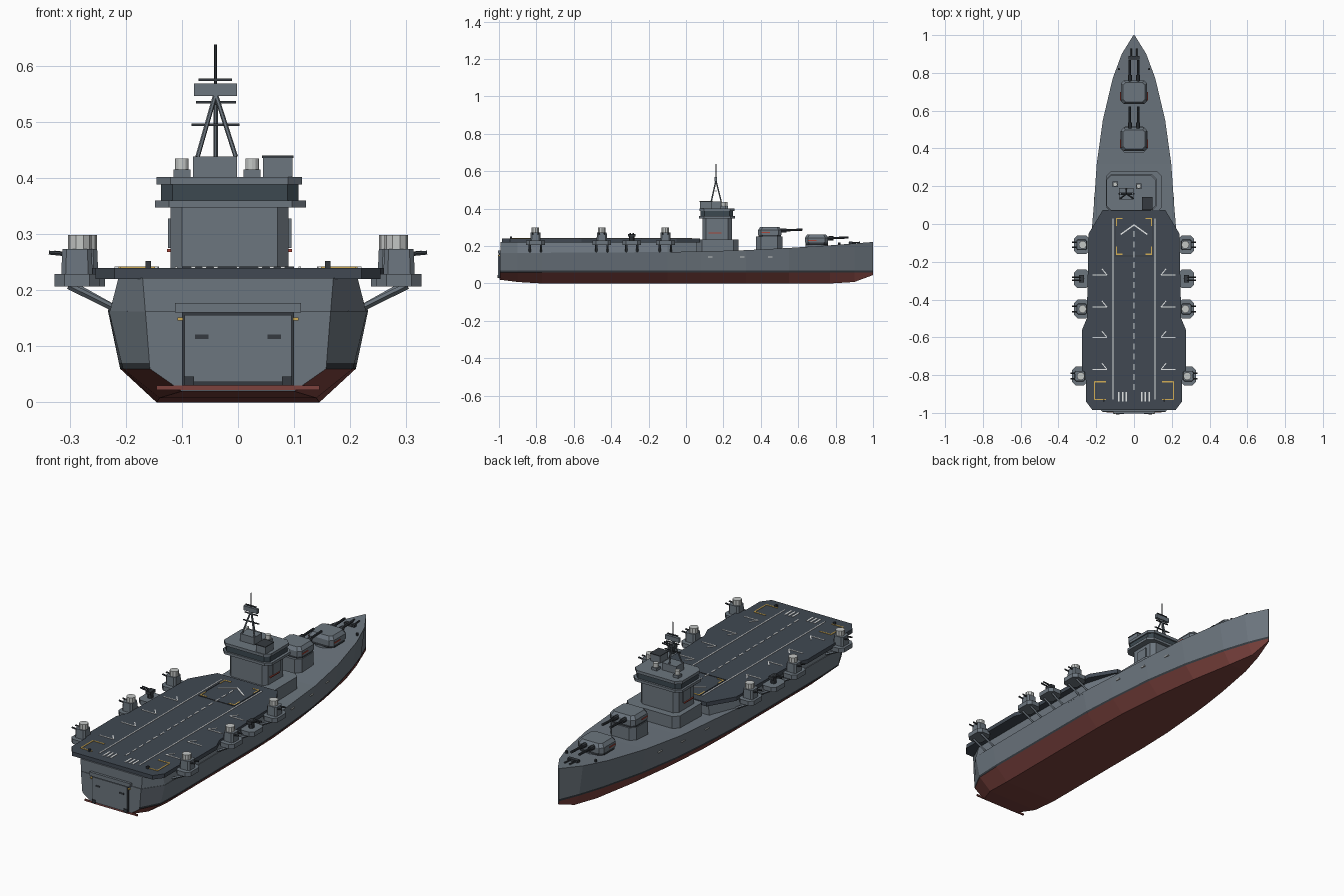
import bpy, bmesh, math
from mathutils import Vector

cube = bpy.data.objects.get("Cube")
if cube:
    bpy.data.objects.remove(cube, do_unlink=True)


def material(name, r, g, b):
    m = bpy.data.materials.new(name)
    m.use_nodes = True
    m.diffuse_color = (r, g, b, 1)
    bsdf = next(n for n in m.node_tree.nodes if n.type == 'BSDF_PRINCIPLED')
    bsdf.inputs["Base Color"].default_value = (r, g, b, 1)
    return m


GREY = material("hull_grey", .15, .18, .21)
DECK = material("flight_deck_slate", .052, .066, .085)
RED = material("underwater_red", .2, .055, .048)
DARK = material("gunmetal", .035, .042, .05)
GLASS = material("bridge_glass", .045, .065, .08)
PALE = material("pale_grey", .55, .57, .56)
WHITE = material("marking_white", .8, .82, .82)
YELLOW = material("marking_yellow", .65, .42, .09)
SIGNAL = material("signal_red", .4, .06, .04)


def finish(name, bm, *mats):
    bmesh.ops.recalc_face_normals(bm, faces=bm.faces)
    me = bpy.data.meshes.new(name)
    bm.to_mesh(me)
    bm.free()
    for m in mats:
        me.materials.append(m)
    ob = bpy.data.objects.new(name, me)
    bpy.context.collection.objects.link(ob)
    return ob


def loft(name, rings, *mats):
    """Skin equal-sized closed rings and cap both ends."""
    bm = bmesh.new()
    rows = [[bm.verts.new(p) for p in ring] for ring in rings]
    n = len(rows[0])
    for a, b in zip(rows, rows[1:]):
        for i in range(n):
            bm.faces.new((a[i], a[(i + 1) % n], b[(i + 1) % n], b[i]))
    bm.faces.new(rows[0])
    bm.faces.new(rows[-1])
    return finish(name, bm, *mats)


def prism(name, outline, z0, z1, mat, taper=1.0):
    """Vertical block; the top may shrink towards its centre."""
    cx = sum(p[0] for p in outline) / len(outline)
    cy = sum(p[1] for p in outline) / len(outline)
    top = [(cx + (x - cx) * taper, cy + (y - cy) * taper, z1) for x, y in outline]
    return loft(name, [[(x, y, z0) for x, y in outline], top], mat)


def chamfered(x0, x1, y0, y1, c):
    return [(x0 + c, y0), (x1 - c, y0), (x1, y0 + c), (x1, y1 - c),
            (x1 - c, y1), (x0 + c, y1), (x0, y1 - c), (x0, y0 + c)]


def box(name, x0, x1, y0, y1, z0, z1, mat):
    return prism(name, [(x0, y0), (x1, y0), (x1, y1), (x0, y1)], z0, z1, mat)


def rod(name, a, b, r, mat, sides=8):
    a, b = Vector(a), Vector(b)
    turn = (b - a).to_track_quat('Z', 'Y')
    ring = [turn @ Vector((r * math.cos(t), r * math.sin(t), 0))
            for t in (math.tau * i / sides for i in range(sides))]
    return loft(name, [[a + p for p in ring], [b + p for p in ring]], mat)


def stripe(name, a, b, w, mat, z=.24):
    """Painted line on the flight deck."""
    a, b = Vector(a), Vector(b)
    s = (b - a).normalized().orthogonal() * w / 2
    return prism(name, [(a + s)[:], (b + s)[:], (b - s)[:], (a - s)[:]], z, z + .002, mat)


# Hull: y, deck half-width, waterline half-width, keel half-width, deck z, keel z
stations = [(-.995, .165, .157, .1, .162, .02), (-.9, .23, .205, .14, .163, .008),
            (-.77, .232, .21, .145, .164, 0), (-.1, .23, .208, .145, .168, 0),
            (.08, .214, .198, .14, .172, 0), (.32, .197, .178, .12, .178, 0),
            (.55, .165, .14, .09, .19, 0), (.77, .113, .085, .05, .204, 0),
            (.9, .065, .043, .018, .214, .008), (1, .003, .003, .002, .222, .045)]
rings = []
for y, top, water, keel, dz, kz in stations:
    side = [(keel, kz), (water, .06), (water + (top - water) * .1, .07), (top, dz)]
    rings.append([(x, y, z) for x, z in side] + [(-x, y, z) for x, z in reversed(side)])
hull = loft("hull", rings, GREY, RED, DARK)
for f in hull.data.polygons:
    zs = [hull.data.vertices[i].co.z for i in f.vertices]
    if max(zs) < .061:
        f.material_index = 1
    elif max(zs) < .071 and min(zs) > .05:
        f.material_index = 2
box("stern_red_band", -.145, .145, -.997, -.99, .022, .03, RED)

# Hangar below the flight deck
rings = []
for y, low, high in [(-.992, .165, .17), (-.9, .229, .213), (-.1, .229, .213), (.06, .17, .165)]:
    rings.append([(low, y, .16), (high, y, .222), (-high, y, .222), (-low, y, .16)])
loft("hangar", rings, GREY)

# Flight deck
half = [(.165, .075), (.24, -.05), (.25, -.5), (.275, -.56), (.275, -.78),
        (.254, -.83), (.254, -.94), (.22, -.985)]
outline = half + [(-x, y) for x, y in reversed(half)]
prism("flight_deck", outline, .22, .24, DECK)

# Deck markings
for i in range(16):
    y = -.88 + i * .054
    stripe("centre_dash", (0, y), (0, y + .032), .006, WHITE)
stripe("lift_panel_edge", (-.1, -.17), (.1, -.17), .004, DARK)
for s in (-1, 1):
    stripe("runway_edge", (s * .11, -.93), (s * .11, .03), .005, WHITE)
    stripe("lift_panel_edge", (s * .097, -.17), (s * .097, .03), .004, DARK)
    stripe("chevron", (0, -.005), (s * .07, -.055), .007, WHITE)
    for x in (.04, .06, .08):
        stripe("threshold_bar", (s * x, -.94), (s * x, -.89), .008, WHITE)
    for y in (-.27, -.44, -.6, -.77):
        stripe("parking_line", (s * .22, y), (s * .143, y), .005, WHITE)
        stripe("parking_tick", (s * .143, y), (s * .17, y + .033), .005, WHITE)
    stripe("bracket_side", (s * .21, -.93), (s * .21, -.835), .006, YELLOW)
    for y in (-.835, -.93):
        stripe("bracket_end", (s * .21, y), (s * .148, y), .006, YELLOW)
    for y, d in ((.03, -1), (-.16, 1)):
        stripe("lift_corner", (s * .093, y), (s * .093, y + d * .04), .006, YELLOW)
        stripe("lift_corner", (s * .095, y), (s * .06, y), .006, YELLOW)
    box("deck_post", s * .16 - .005, s * .16 + .005, -.94, -.93, .24, .252, DARK)

# Stern door
box("door_frame", -.1, .1, -1.0, -.985, .03, .16, DARK)
box("stern_door", -.095, .095, -1.004, -.985, .036, .156, GREY)
box("door_header", -.112, .112, -1.004, -.985, .16, .177, GREY)
for s in (-1, 1):
    box("door_window", s * .065 - .012, s * .065 + .012, -1.006, -1, .113, .121, DARK)
    box("door_hinge", s * .087 - .009, s * .087 + .009, -1.008, -1, .03, .046, DARK)
    box("door_light", s * .103 - .005, s * .103 + .005, -1.006, -.99, .146, .151, YELLOW)

# Gun sponsons along both sides
for s in (-1, 1):
    for y in (-.11, -.29, -.45, -.805):
        aft = y < -.7
        x = s * (.287 if aft else .277)
        prism("sponson", chamfered(x - .04, x + .04, y - .05, y + .05, .018), .207, .229, GREY)
        for d in (-.03, .03):
            rod("sponson_strut", (s * .215, y + d, .165), (x + s * .015, y + d, .208), .006, GREY, 4)
        if y == -.29:
            rod("light_gun_base", (x, y, .229), (x, y, .25), .014, DARK, 8)
            box("light_gun", x - .013, x + .013, y - .02, y + .02, .25, .265, DARK)
            ends = (-.008, .008)
        else:
            prism("gun_mount", chamfered(x - .028, x + .028, y - .028, y + .028, .008), .229, .273, GREY, .93)
            rod("gun_dome", (x - s * .005, y, .273), (x - s * .005, y, .298), .021, PALE, 10)
            ends = (-.014, .014)
        for d in ends:
            rod("gun_barrel", (x, y + d, .262), (x + s * .05, y + d, .267), .004, DARK, 6)

# Superstructure and bridge
prism("deckhouse", chamfered(-.145, .145, .06, .28, .025), .165, .236, GREY)
prism("tower", chamfered(-.12, .09, .088, .245, .02), .23, .352, GREY)
prism("bridge_floor", chamfered(-.148, .121, .07, .262, .025), .347, .36, GREY)
prism("bridge_windows", chamfered(-.137, .108, .078, .252, .02), .36, .388, GLASS)
prism("bridge_roof", chamfered(-.145, .114, .072, .26, .025), .388, .402, GREY)
for x in (-.122, .092):
    box("tower_locker", x - .003, x + .003, .14, .2, .275, .328, GREY)
    box("tower_stripe", x - .0045, x + .0045, .12, .19, .268, .273, SIGNAL)
box("mast_house", -.08, -.002, .13, .19, .402, .438, GREY)
box("director", .045, .097, .075, .14, .402, .436, GREY)
box("director_lid", .043, .099, .073, .142, .436, .44, DARK)
for x, y in ((-.1, .21), (.025, .2)):
    box("lamp_base", x - .015, x + .015, y - .015, y + .015, .402, .415, GREY)
    rod("lamp", (x, y, .415), (x, y, .435), .012, PALE, 12)

# Tripod mast
for x, y in ((-.072, .135), (-.004, .135), (-.04, .188)):
    rod("mast_leg", (x, y, .438), (-.04, .16, .55), .004, GREY, 6)
rod("mast_pole", (-.04, .16, .53), (-.04, .16, .638), .0025, DARK, 6)
box("radar_panel", -.078, -.002, .153, .167, .546, .568, GREY)
for x0, x1, z in ((-.083, .003, .495), (-.075, -.004, .535), (-.07, -.011, .575)):
    box("yard", x0, x1, .157, .163, z - .002, z + .002, DARK)


def turret(y, z, length):
    """Twin gun turret resting at height z."""
    prism("turret_ring", chamfered(-.068, .068, y - .06, y + .06, .02), z, z + .012, DARK)
    prism("turret_body", chamfered(-.07, .07, y - .062, y + .062, .016), z + .012, z + .038, GREY)
    prism("turret_roof", chamfered(-.07, .07, y - .062, y + .062, .016), z + .038, z + .055, GREY, .82)
    for s in (-1, 1):
        box("turret_stripe", s * .071 - .002, s * .071 + .002, y - .045, y, z + .022, z + .027, SIGNAL)
        rod("barrel_sleeve", (s * .022, y + .045, z + .035), (s * .022, y + .09, z + .036), .011, DARK)
        rod("main_barrel", (s * .022, y + .08, z + .036), (s * .022, y + length, z + .04), .006, DARK)


# Main turrets on the foredeck
prism("upper_barbette", chamfered(-.072, .072, .375, .515, .025), .17, .25, GREY)
turret(.448, .248, .175)
rod("lower_barbette", (0, .7, .19), (0, .7, .208), .06, GREY, 16)
turret(.698, .206, .17)

# Foredeck fittings and hull lights
box("windlass", -.028, .028, .872, .89, .205, .225, DARK)
for s in (-1, 1):
    rod("anchor_chain", (s * .014, .87, .216), (s * .014, .93, .22), .004, DARK, 6)
    rod("bollard", (s * .08, .82, .2), (s * .08, .82, .22), .006, DARK)
    for y, x in ((.13, .207), (.3, .194), (.45, .173)):
        box("hull_light", s * x - .004, s * x + .004, y - .012, y + .012, .14, .145, PALE)
